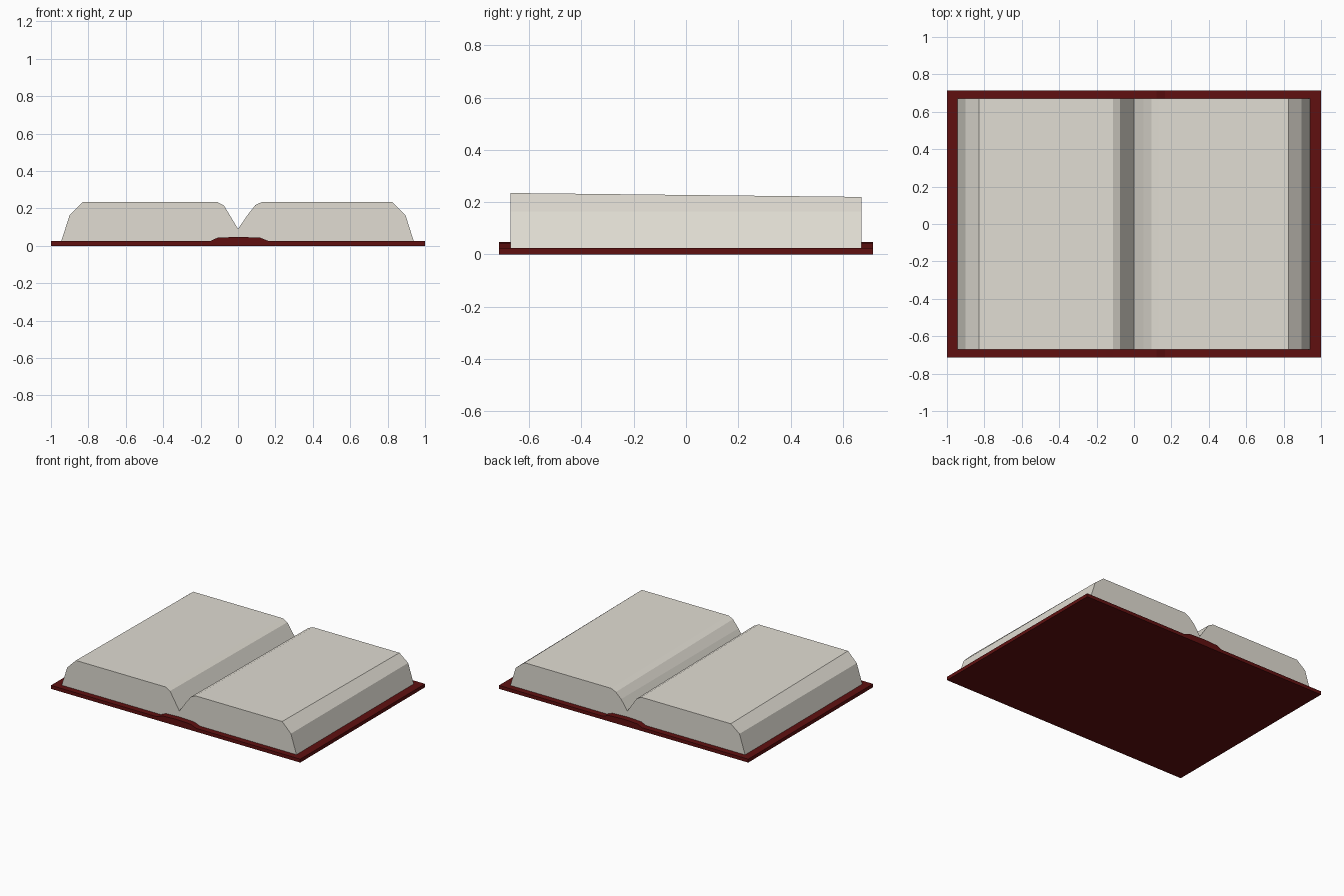
import bpy

if "Cube" in bpy.data.objects:
    bpy.data.objects.remove(bpy.data.objects["Cube"])


def material(name, rgb):
    mat = bpy.data.materials.new(name)
    mat.diffuse_color = (*rgb, 1.0)
    mat.use_nodes = True
    mat.node_tree.nodes["Principled BSDF"].inputs["Base Color"].default_value = mat.diffuse_color
    return mat


def extrude_profile(name, front, back, half_depth, mat):
    """Join a front outline (-y) and a back outline (+y) into a closed solid."""
    n = len(front)
    verts = [(x, -half_depth, z) for x, z in front]
    verts += [(x, half_depth, z) for x, z in back]
    faces = [tuple(range(n)), tuple(reversed(range(n, 2 * n)))]
    faces += [((i + 1) % n, i, n + i, n + (i + 1) % n) for i in range(n)]
    mesh = bpy.data.meshes.new(name)
    mesh.from_pydata(verts, [], faces)
    mesh.materials.append(mat)
    obj = bpy.data.objects.new(name, mesh)
    bpy.context.collection.objects.link(obj)
    return obj


red = material("dark red cover", (0.115, 0.005, 0.005))
paper = material("warm paper", (0.75, 0.72, 0.65))

# Cover: flat board with a low raised spine along the middle
cover = [(-1, 0), (1, 0), (1, 0.025), (0.165, 0.025), (0.12, 0.043),
         (0, 0.048), (-0.11, 0.043), (-0.15, 0.025), (-1, 0.025)]
extrude_profile("cover", cover, cover, 0.715, red)

# Page blocks: rounded outer edges and a valley at the spine
TOP_FRONT, TOP_BACK = 0.235, 0.22


def pages_outline(top):
    return [(-0.945, 0.024), (0.94, 0.024), (0.895, 0.165), (0.825, top),
            (0.13, top), (0.093, top - 0.017), (0.05, 0.163), (0, 0.09),
            (-0.075, top - 0.02), (-0.112, top), (-0.83, top), (-0.9, 0.165)]


extrude_profile("pages", pages_outline(TOP_FRONT), pages_outline(TOP_BACK),
                0.672, paper)
